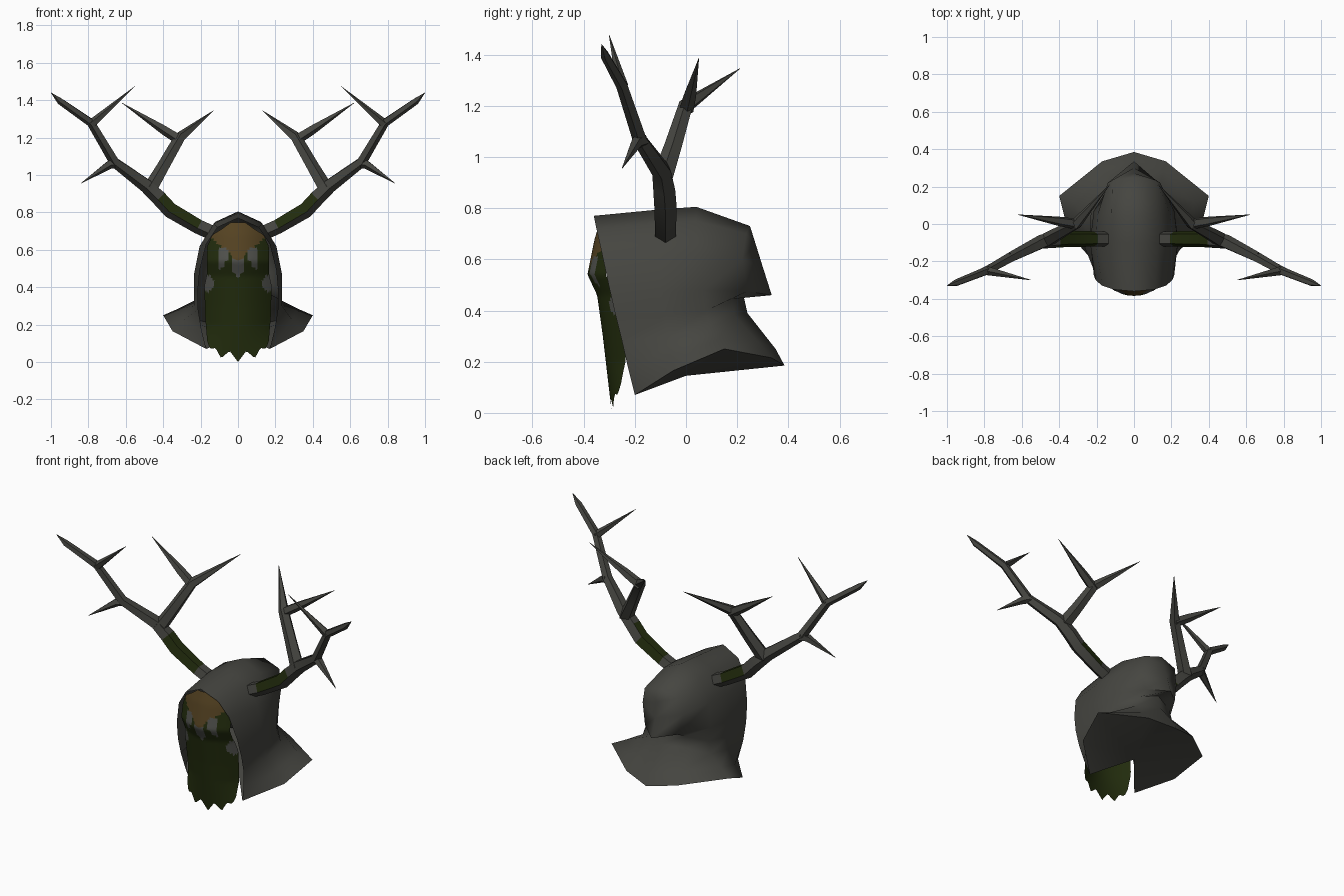
import bpy, bmesh, math
from mathutils import Vector

if "Cube" in bpy.data.objects:
    bpy.data.objects.remove(bpy.data.objects["Cube"])


def material(name, rgb):
    m = bpy.data.materials.new(name)
    m.diffuse_color = (*rgb, 1)
    m.use_nodes = True
    m.node_tree.nodes["Principled BSDF"].inputs["Base Color"].default_value = m.diffuse_color
    return m


GREY = material("weathered_grey", (0.060, 0.060, 0.052))
MOSS = material("moss_green", (0.016, 0.025, 0.004))
BROWN = material("bark_brown", (0.092, 0.056, 0.016))
PALE = material("pale_grey", (0.082, 0.084, 0.075))


def finish(name, bm, mats, angle):
    me = bpy.data.meshes.new(name)
    bm.to_mesh(me)
    bm.free()
    ob = bpy.data.objects.new(name, me)
    bpy.context.collection.objects.link(ob)
    for m in mats:
        me.materials.append(m)
    bpy.ops.object.select_all(action='DESELECT')
    ob.select_set(True)
    bpy.context.view_layer.objects.active = ob
    bpy.ops.object.shade_smooth_by_angle(angle=math.radians(angle))
    return ob


def sheet(rows):
    """Open surface through a grid of points, facing away from the head centre."""
    bm = bmesh.new()
    grid = [[bm.verts.new(p) for p in r] for r in rows]
    for a, b in zip(grid, grid[1:]):
        for i in range(len(a) - 1):
            bm.faces.new((a[i], a[i + 1], b[i + 1], b[i]))
    bmesh.ops.remove_doubles(bm, verts=bm.verts[:], dist=0.0005)
    bmesh.ops.recalc_face_normals(bm, faces=bm.faces[:])
    c = Vector((0, 0, 0.42))
    if sum((f.calc_center_median() - c).dot(f.normal) * f.calc_area() for f in bm.faces) < 0:
        bmesh.ops.reverse_faces(bm, faces=bm.faces[:])
    bm.normal_update()
    return bm


def lerp(table, t):
    for (a, va), (b, vb) in zip(table, table[1:]):
        if t <= b:
            return va + (vb - va) * max(0, (t - a) / (b - a))
    return table[-1][1]


# Hood and cape: ribs from the front rim to the back, each from ridge to cape edge
ribs = [
    [(0, -.36, .77), (.11, -.35, .72), (.17, -.33, .63), (.205, -.30, .49),
     (.215, -.275, .38), (.213, -.25, .28), (.195, -.225, .17), (.17, -.20, .07)],
    [(0, -.10, .795), (.13, -.10, .74), (.205, -.10, .62), (.235, -.10, .47),
     (.235, -.08, .38), (.235, -.07, .30), (.29, -.06, .225), (.35, -.05, .165)],
    [(0, .04, .805), (.12, .04, .75), (.195, .05, .62), (.215, .07, .48),
     (.21, .08, .40), (.23, .09, .33), (.32, .12, .285), (.40, .15, .25)],
    [(0, .25, .73), (.115, .235, .70), (.14, .22, .60), (.11, .24, .475),
     (.12, .18, .445), (.13, .19, .38), (.16, .28, .28), (.17, .335, .215)],
    [(0, .25, .73), (0, .272, .66), (0, .30, .57), (0, .335, .46),
     (0, .22, .48), (0, .24, .39), (0, .35, .25), (0, .385, .185)],
]
left = [[(-x, y, z) for x, y, z in r] for r in ribs[:-1]]
hood_rows = left + [ribs[-1]] + ribs[-2::-1]
finish("hood", sheet(hood_rows), [GREY], 80)

# Underside of the cape: a fan from the neck point to the cape edge, open at the front
finish("cape_underside", sheet([[r[-1] for r in hood_rows],
                                [(0, 0, .145)] * len(hood_rows)]), [GREY], 60)

# Face mask and ragged beard: a curved plate with a toothed lower edge
TEETH = [(0, .0), (.045, .06), (.09, .02), (.12, .075), (.15, .07), (.18, .16)]
WIDTH = [(0, .165), (.15, .175), (.42, .18), (.58, .165), (.8, .165), (.9, .14), (1, .04)]
DEPTH = [(0, -.29), (.30, -.325), (.46, -.347), (.54, -.385), (.68, -.357), (.75, -.335)]
BEND = [(0, .8), (.08, 1.5), (.2, 2.6), (1, 2.6)]
rows = []
for j in range(49):
    v = j / 48
    row = []
    for i in range(-16, 17):
        x = i / 16 * lerp(WIDTH, v)
        zb = lerp(TEETH, abs(x))
        z = zb + (.745 - zb) * v
        row.append((x, lerp(DEPTH, z) + lerp(BEND, z) * x * x, z))
    rows.append(row)
bm = sheet(rows)
BROW = [(0, .54), (.03, .555), (.06, .61), (.10, .62), (.13, .65), (.17, .69)]
for f in bm.faces:
    c = f.calc_center_median()
    x, z = abs(c.x), c.z
    eye = .05 < x < .105 and .50 + .04 * (x < .07) < z < .61
    nose = x < .035 and z > .455 + x
    cheek = ((x - .165) / .035) ** 2 + ((z - .42) / .045) ** 2 < 1
    if z > lerp(BROW, x):
        f.material_index = 1
    elif eye or nose or cheek:
        f.material_index = 2
finish("mask", bm, [MOSS, BROWN, PALE], 40)


# Antlers: tapering five-sided limbs
def limb(bm, path, s):
    pts = [Vector((x * s, y, z)) for x, y, z, r in path]
    rings = []
    for i, p in enumerate(pts):
        d = (pts[min(i + 1, len(pts) - 1)] - pts[max(i - 1, 0)]).normalized()
        u = d.cross(Vector((0, s, 0))).normalized()
        w = d.cross(u)
        r = path[i][3]
        ring = []
        for k in range(5):
            a = math.tau * (k + .5) / 5
            ring.append(bm.verts.new(p + u * math.cos(a) * r + w * math.sin(a) * r))
        rings.append(ring)
    for a, b in zip(rings, rings[1:]):
        for k in range(5):
            n = (k + 1) % 5
            bm.faces.new((a[k], a[n], b[n], b[k]))
    bm.faces.new(rings[0])
    bm.faces.new(rings[-1])


LIMBS = [
    # main beam
    [(.15, -.08, .70, .043), (.21, -.08, .727, .043), (.36, -.08, .815, .046),
     (.42, -.085, .88, .045), (.49, -.095, .945, .040), (.66, -.18, 1.07, .029),
     (.785, -.25, 1.28, .024), (.95, -.315, 1.395, .019), (1.0, -.33, 1.44, .001)],
    # upper fork of the beam
    [(.78, -.25, 1.275, .025), (.55, -.30, 1.475, .001)],
    # short outer tine
    [(.65, -.17, 1.065, .028), (.69, -.195, 1.055, .024), (.84, -.25, .955, .001)],
    # inner branch
    [(.47, -.09, .92, .042), (.40, -.05, 1.04, .036), (.31, 0, 1.20, .031),
     (.13, .21, 1.345, .001)],
    # inner branch fork
    [(.305, 0, 1.185, .030), (.40, .015, 1.245, .026), (.62, .05, 1.385, .001)],
]
for s, name in ((1, "antler_right"), (-1, "antler_left")):
    bm = bmesh.new()
    for path in LIMBS:
        limb(bm, path, s)
    bmesh.ops.recalc_face_normals(bm, faces=bm.faces[:])
    bm.normal_update()
    # moss on the upper side of the lower beam, less of it at the back
    for f in bm.faces:
        c = f.calc_center_median()
        reach = .42 if f.normal.y < .45 else .30
        if .21 < abs(c.x) < reach and c.z < .92 and f.normal.z > .1:
            f.material_index = 1
    finish(name, bm, [GREY, MOSS], 30)
